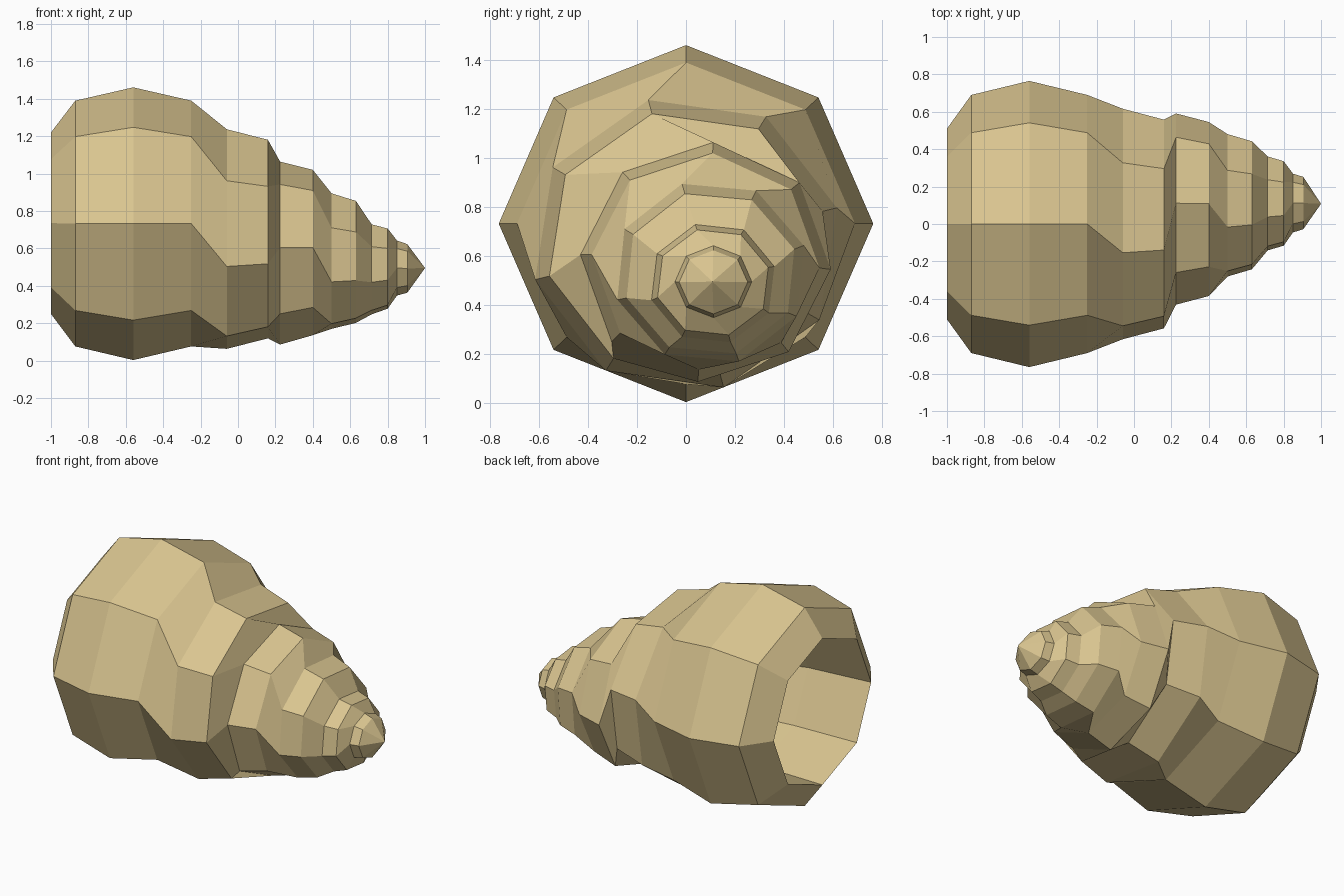
import bpy, bmesh, math

if "Cube" in bpy.data.objects:
    bpy.data.objects.remove(bpy.data.objects["Cube"])

SIDES = 8
# rings along the shell: x, centre y, centre z, radius y, radius z, twist in degrees
OUTER = [
    (-1.00, 0.00, 0.735, 0.51, 0.485, 0),
    (-0.87, 0.00, 0.733, 0.69, 0.657, 0),
    (-0.56, 0.00, 0.732, 0.765, 0.729, 0),
    (-0.25, 0.00, 0.733, 0.69, 0.657, 0),
    (-0.06, 0.00, 0.65, 0.635, 0.605, -14),
    (0.16, 0.00, 0.65, 0.575, 0.547, -14),
    (0.225, 0.08, 0.575, 0.512, 0.49, 3.5),
    (0.40, 0.08, 0.578, 0.466, 0.443, 3.5),
    (0.50, 0.10, 0.532, 0.398, 0.379, -17),
    (0.63, 0.10, 0.528, 0.358, 0.341, -17),
    (0.715, 0.11, 0.488, 0.261, 0.25, -16),
    (0.80, 0.11, 0.492, 0.235, 0.223, -16),
    (0.85, 0.112, 0.495, 0.157, 0.147, 0),
    (0.905, 0.112, 0.493, 0.14, 0.13, 0),
]
TIP = (1.0, 0.108, 0.495)
# hollow running inward from the mouth rim
INNER = [
    (-0.55, 0.00, 0.72, 0.49, 0.465, 0),
    (-0.15, 0.00, 0.68, 0.44, 0.42, 0),
]
INNER_END = (0.10, 0.04, 0.62)


def add_ring(bm, spec):
    x, cy, cz, ry, rz, twist = spec
    angles = [math.radians(twist + 360 * k / SIDES) for k in range(SIDES)]
    return [bm.verts.new((x, cy + ry * math.sin(a), cz + rz * math.cos(a))) for a in angles]


def bridge(bm, a, b):
    for k in range(SIDES):
        n = (k + 1) % SIDES
        bm.faces.new((a[k], a[n], b[n], b[k]))


def close_to_point(bm, ring, point):
    p = bm.verts.new(point)
    for k in range(SIDES):
        bm.faces.new((ring[k], ring[(k + 1) % SIDES], p))


bm = bmesh.new()
# outer whorls
rings = [add_ring(bm, s) for s in OUTER]
for a, b in zip(rings, rings[1:]):
    bridge(bm, a, b)
close_to_point(bm, rings[-1], TIP)
# mouth hollow, sharing the rim
hollow = [rings[0]] + [add_ring(bm, s) for s in INNER]
for a, b in zip(hollow, hollow[1:]):
    bridge(bm, a, b)
close_to_point(bm, hollow[-1], INNER_END)
bmesh.ops.recalc_face_normals(bm, faces=bm.faces)

mesh = bpy.data.meshes.new("spiral_shell")
bm.to_mesh(mesh)
bm.free()
shell = bpy.data.objects.new("spiral_shell", mesh)
bpy.context.collection.objects.link(shell)

mat = bpy.data.materials.new("shell_tan")
mat.diffuse_color = (0.70, 0.56, 0.28, 1)
mat.use_nodes = True
mat.node_tree.nodes["Principled BSDF"].inputs["Base Color"].default_value = mat.diffuse_color
mesh.materials.append(mat)
